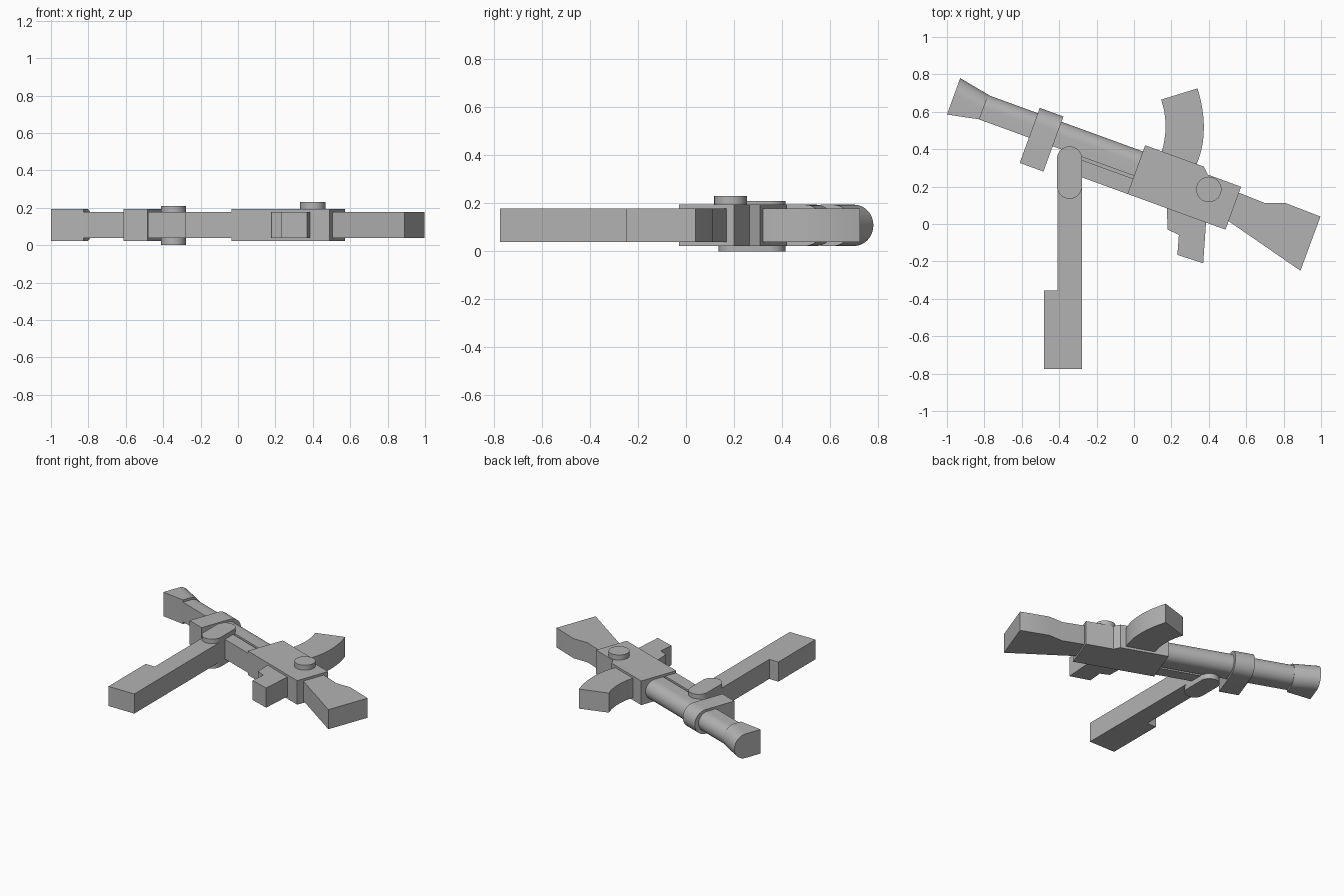
import bpy, bmesh, math
from mathutils import Matrix

cube = bpy.data.objects.get("Cube")
if cube:
    bpy.data.objects.remove(cube, do_unlink=True)

grey = bpy.data.materials.new("plain_grey")
grey.use_nodes = True
grey.diffuse_color = (0.45, 0.45, 0.45, 1)
grey.node_tree.nodes["Principled BSDF"].inputs["Base Color"].default_value = grey.diffuse_color

MID = 0.108                                        # height of the centre plane
TILT = Matrix.Rotation(math.radians(-20), 4, "Z")  # the long body lies turned


def finish(bm, name, matrix=None):
    bmesh.ops.recalc_face_normals(bm, faces=bm.faces)
    if matrix:
        bm.transform(matrix)
    mesh = bpy.data.meshes.new(name)
    bm.to_mesh(mesh)
    bm.free()
    mesh.materials.append(grey)
    obj = bpy.data.objects.new(name, mesh)
    bpy.context.collection.objects.link(obj)
    bpy.ops.object.select_all(action="DESELECT")
    bpy.context.view_layer.objects.active = obj
    obj.select_set(True)
    bpy.ops.object.shade_smooth_by_angle(angle=math.radians(30))
    return obj


def plate(name, outline, low=0.038, high=0.178, matrix=None):
    """Flat outline pulled up from low to high."""
    bm = bmesh.new()
    face = bm.faces.new([bm.verts.new((x, y, low)) for x, y in outline])
    top = bmesh.ops.extrude_face_region(bm, geom=[face])["geom"]
    verts = [v for v in top if isinstance(v, bmesh.types.BMVert)]
    bmesh.ops.translate(bm, verts=verts, vec=(0, 0, high - low))
    return finish(bm, name, matrix)


def round_backed(name, stations, radius, steps=20):
    """Loft of sections that are flat at the front and round at the back."""
    bm = bmesh.new()
    rings = []
    for along, near, far in stations:
        centre = far - radius
        points = [(near, MID - radius)]
        for i in range(steps + 1):
            t = math.pi * (i / steps - 0.5)
            points.append((centre + radius * math.cos(t), MID + radius * math.sin(t)))
        points.append((near, MID + radius))
        rings.append([bm.verts.new((along, y, z)) for y, z in points])
    for a, b in zip(rings, rings[1:]):
        for i in range(len(a)):
            j = (i + 1) % len(a)
            bm.faces.new((a[i], a[j], b[j], b[i]))
    bm.faces.new(rings[0])
    bm.faces.new(rings[-1])
    return finish(bm, name, TILT)


def arc(cx, cy, r, start, end, steps=24):
    angles = [math.radians(start + (end - start) * i / steps) for i in range(steps + 1)]
    return [(cx + r * math.cos(t), cy + r * math.sin(t)) for t in angles]


def bend(p0, p1, p2, steps=10):
    """Smooth curve from p0 to p2 pulled toward p1."""
    ts = [i / steps for i in range(steps + 1)]
    return [tuple((1 - t) ** 2 * a + 2 * t * (1 - t) * b + t * t * c
                  for a, b, c in zip(p0, p1, p2)) for t in ts]


# Long tube, flared end and collar
round_backed("barrel", [(-0.98, 0.242, 0.381), (-0.05, 0.242, 0.381)], 0.07)
round_backed("flared_end", [(-1.14, 0.208, 0.415), (-0.968, 0.243, 0.383)], 0.086)
round_backed("collar", [(-0.686, 0.098, 0.411), (-0.551, 0.098, 0.411)], 0.086)

# Lower bar beside the tube, with a recessed joint between them
plate("lower_bar", [(-0.42, 0.139), (-0.05, 0.139), (-0.05, 0.226), (-0.42, 0.226)], matrix=TILT)
plate("bar_joint", [(-0.42, 0.22), (-0.05, 0.22), (-0.05, 0.25), (-0.42, 0.25)],
      0.06, 0.156, TILT)

# Main block with its stepped back corner
plate("main_block", [(-0.088, 0.139), (0.47, 0.139), (0.47, 0.383), (0.28, 0.383),
                     (0.245, 0.416), (-0.088, 0.416)], 0.022, 0.194, TILT)
plate("round_knob", arc(0.4, 0.185, 0.068, 0, 345, 23), 0.18, 0.23)

# Curved box at the back and stepped grip at the front
plate("curved_box", bend((0.145, 0.665), (0.195, 0.52), (0.14, 0.36))
      + bend((0.31, 0.27), (0.42, 0.46), (0.34, 0.725)))
plate("grip", [(0.175, 0.1), (0.18, -0.03), (0.24, -0.058), (0.232, -0.165),
               (0.37, -0.21), (0.388, 0.05)])

# Shoulder end with a shallow curve on its back edge
plate("shoulder_end", [(0.47, 0.04), (0.89, -0.25), (0.997, 0.04), (0.81, 0.112), (0.7, 0.112)]
      + [(0.55, 0.172), (0.5, 0.17)])

# Folding leg and its pivot
plate("leg", [(-0.41, 0.3), (-0.41, -0.355), (-0.482, -0.355), (-0.482, -0.775),
              (-0.278, -0.775), (-0.278, 0.3)])
plate("leg_pivot", arc(-0.345, 0.348, 0.067, 0, 180) + arc(-0.345, 0.202, 0.067, 180, 360),
      0.0, 0.21)
